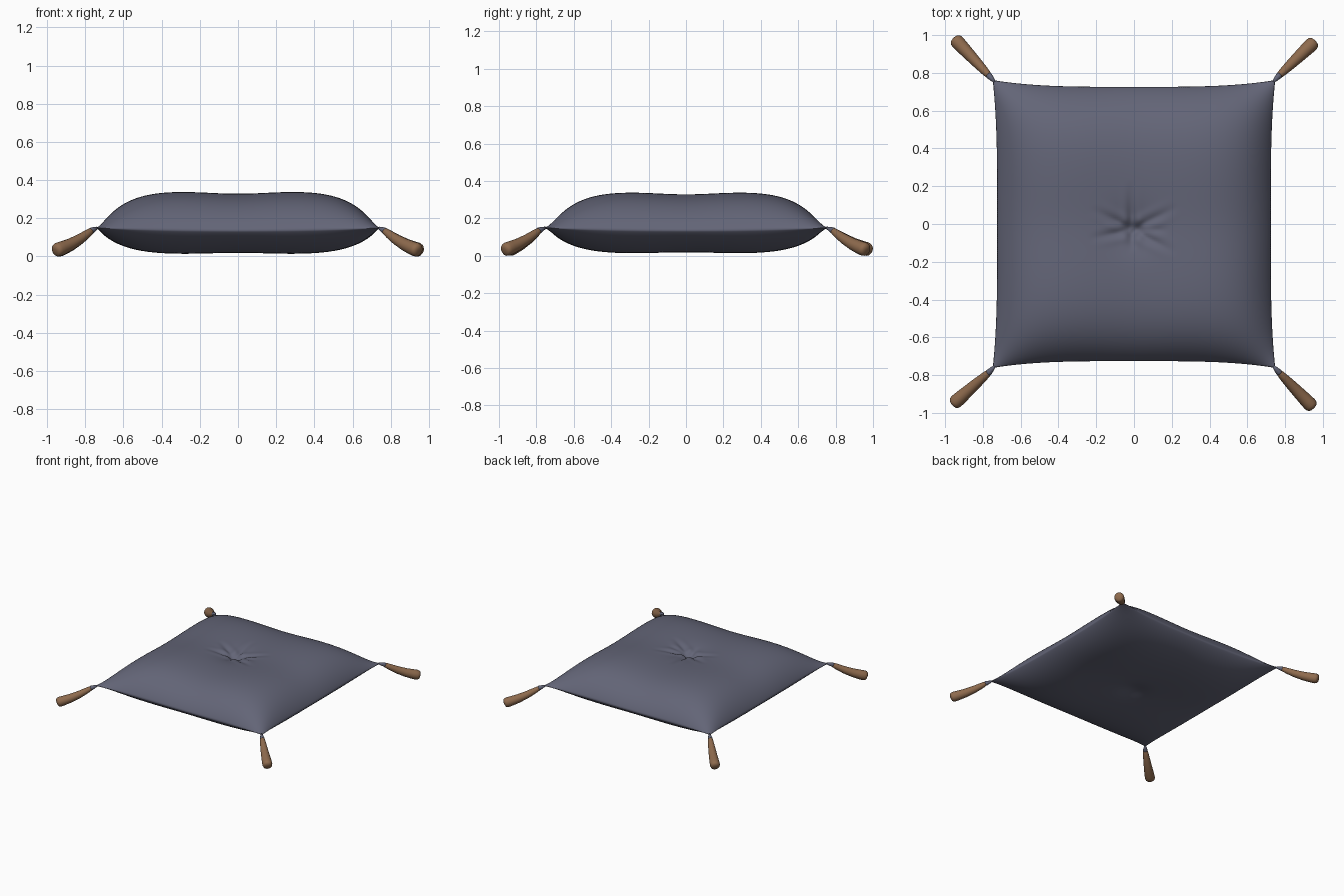
import bpy, math
from mathutils import Vector

if "Cube" in bpy.data.objects:
    bpy.data.objects.remove(bpy.data.objects["Cube"])


def material(name, rgb):
    m = bpy.data.materials.new(name)
    m.diffuse_color = (*rgb, 1)
    m.use_nodes = True
    m.node_tree.nodes["Principled BSDF"].inputs["Base Color"].default_value = m.diffuse_color
    return m


slate = material("slate fabric", (0.125, 0.13, 0.185))
brown = material("brown tassel", (0.27, 0.145, 0.075))


def make(name, verts, faces, mat):
    me = bpy.data.meshes.new(name)
    me.from_pydata(verts, [], faces)
    me.materials.append(mat)
    me.shade_smooth()
    ob = bpy.data.objects.new(name, me)
    bpy.context.collection.objects.link(ob)
    return ob


# Cushion: a top and a bottom sheet that share the seam
N = 170
TUFT = (-0.01, -0.03)
CREASES = [(92, 0.26), (152, 0.25), (27, 0.28), (192, 0.24),
           (-28, 0.27), (-90, 0.12), (0, 0.2)]  # angle, length


def ease(t):
    return 0.5 * t + 0.5 * math.sin(t * math.pi / 2)


def puff(u):
    return max(0.0, 1 - abs(u) ** 5) ** 0.83


def crease_depth(x, y):
    total = 0
    dx, dy = x - TUFT[0], y - TUFT[1]
    for deg, length in CREASES:
        a = math.radians(deg)
        along = dx * math.cos(a) + dy * math.sin(a)
        off = -dx * math.sin(a) + dy * math.cos(a)
        if 0 < along < length:
            k = along / length
            fade = min(1, k * 5) * (1 - k) ** 1.2
            total += 0.017 * fade * (math.exp(-(off / 0.017) ** 2)
                                     - 0.35 * math.exp(-((abs(off) - 0.04) / 0.02) ** 2))
    return total


def cushion_point(i, j, side):
    u, v = ease(2 * i / N - 1), ease(2 * j / N - 1)
    x = u * (0.724 + 0.024 * abs(v) ** 3.5)
    y = v * (0.726 + 0.036 * abs(u) ** 3.5)
    z0 = 0.135 + 0.015 * max(abs(u), abs(v)) ** 2 * min(abs(u), abs(v)) ** 2
    h = puff(u) * puff(v)
    h *= 1 - 0.06 * math.exp(-(x / 0.22) ** 2) - 0.06 * math.exp(-(y / 0.22) ** 2)
    r2 = (x - TUFT[0]) ** 2 + (y - TUFT[1]) ** 2
    if side > 0:
        z = z0 + 0.21 * h - 0.022 * math.exp(-r2 / 0.12 ** 2) \
            - 0.018 * math.exp(-r2 / 0.035 ** 2) - crease_depth(x, y)
    else:
        z = z0 - 0.126 * h + 0.02 * math.exp(-r2 / 0.1 ** 2)
    return (x, y, z)


verts, faces, index = [], [], {}
for side in (1, -1):
    for i in range(N + 1):
        for j in range(N + 1):
            rim = i in (0, N) or j in (0, N)
            key = (i, j, 0 if rim else side)
            if key not in index:
                index[key] = len(verts)
                verts.append(cushion_point(i, j, side))

    def at(i, j):
        return index[(i, j, 0 if i in (0, N) or j in (0, N) else side)]
    for i in range(N):
        for j in range(N):
            f = (at(i, j), at(i + 1, j), at(i + 1, j + 1), at(i, j + 1))
            faces.append(f if side > 0 else f[::-1])
make("cushion", verts, faces, slate)


# Swept round tube with a varying radius
def tube(name, points, mat, sides=20):
    vs, fs = [], []
    n = len(points)
    for k, (p, r) in enumerate(points):
        d = (points[min(k + 1, n - 1)][0] - points[max(k - 1, 0)][0]).normalized()
        s = d.cross(Vector((0, 0, 1))).normalized()
        t = s.cross(d)
        for q in range(sides):
            a = 2 * math.pi * q / sides
            vs.append(p + s * (r * math.cos(a)) + t * (r * math.sin(a)))
    for k in range(n - 1):
        for q in range(sides):
            q2 = (q + 1) % sides
            fs.append((k * sides + q, k * sides + q2,
                       (k + 1) * sides + q2, (k + 1) * sides + q))
    fs.append(tuple(range(sides))[::-1])
    fs.append(tuple(range((n - 1) * sides, n * sides)))
    return make(name, vs, fs, mat)


# Tassels: one at each corner, with a fabric neck
TIPS = {"back_right": (0.948, 0.958), "back_left": (-0.943, 0.973),
        "front_left": (-0.950, -0.946), "front_right": (0.940, -0.963)}
RADII = [(0, 0.013), (0.04, 0.018), (0.15, 0.022), (0.35, 0.027), (0.6, 0.032),
         (0.82, 0.036), (0.92, 0.037), (0.97, 0.034), (1.0, 0.027), (1.015, 0.012)]
for name, (tx, ty) in TIPS.items():
    sx, sy = math.copysign(1, tx), math.copysign(1, ty)
    corner = Vector((sx * 0.738, sy * 0.752, 0.15))
    start = Vector((sx * 0.766, sy * 0.784, 0.136))
    tip = Vector((tx * 1.007, ty * 1.007, 0.031))

    def along(t):
        p = start.lerp(tip, t)
        p.z -= 0.012 * math.sin(math.pi * min(t, 1))  # slight droop
        return p
    tube("tassel_" + name, [(along(t), r) for t, r in RADII], brown)
    tube("tassel_neck_" + name,
         [(corner, 0.006), (corner.lerp(start, 0.5), 0.012),
          (start, 0.017), (along(0.06), 0.014)], slate, 12)
